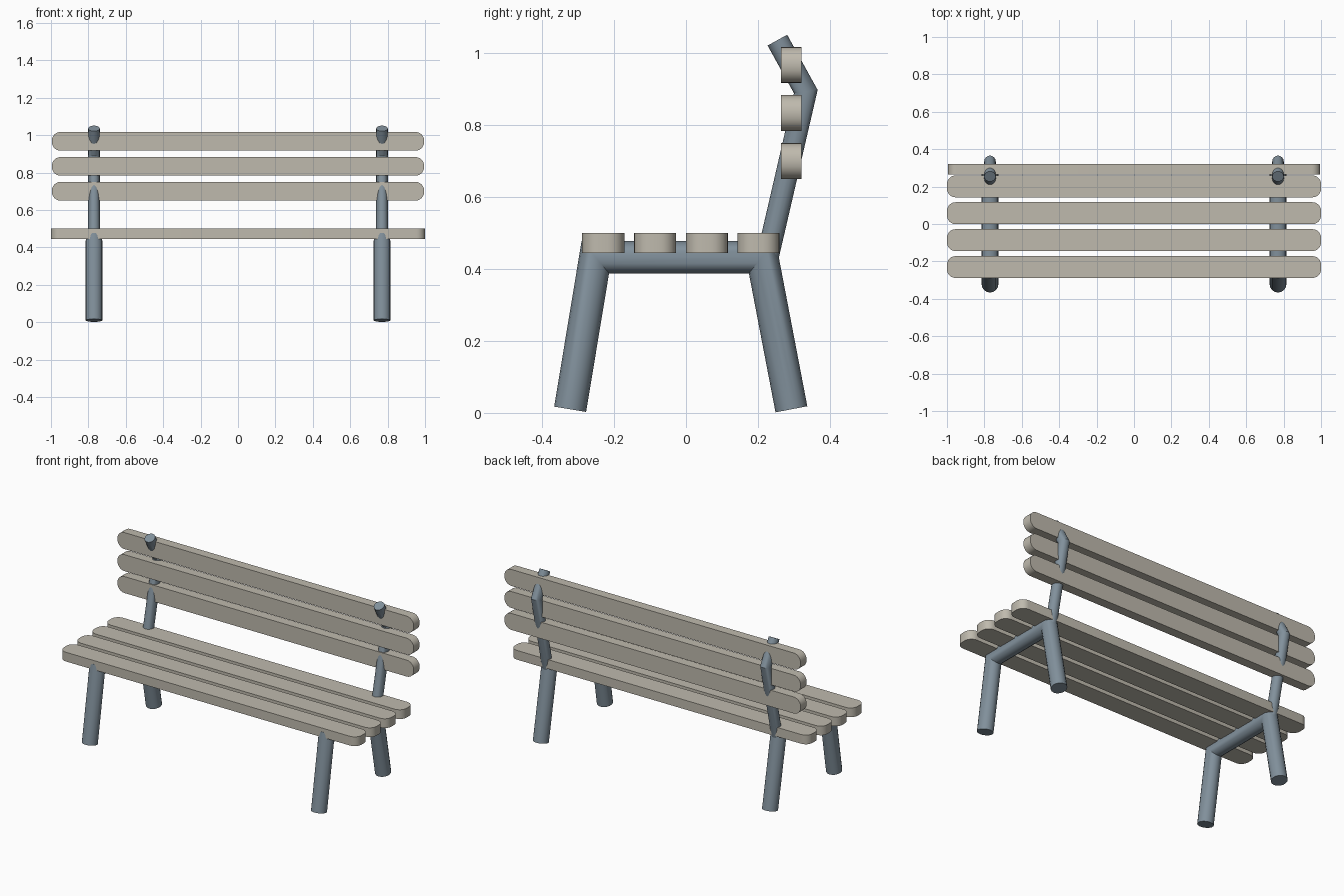
import bpy, bmesh, math
from mathutils import Vector

if "Cube" in bpy.data.objects:
    bpy.data.objects.remove(bpy.data.objects["Cube"])


def material(name, color):
    m = bpy.data.materials.new(name)
    m.diffuse_color = color
    m.use_nodes = True
    m.node_tree.nodes["Principled BSDF"].inputs["Base Color"].default_value = m.diffuse_color
    return m


WOOD = material("pale_wood", (0.52, 0.49, 0.42, 1))
METAL = material("blue_grey_metal", (0.22, 0.28, 0.33, 1))


def finish(name, bm, mat):
    bmesh.ops.recalc_face_normals(bm, faces=bm.faces)
    me = bpy.data.meshes.new(name)
    bm.to_mesh(me)
    bm.free()
    me.materials.append(mat)
    ob = bpy.data.objects.new(name, me)
    bpy.context.collection.objects.link(ob)
    bpy.ops.object.select_all(action='DESELECT')
    ob.select_set(True)
    bpy.context.view_layer.objects.active = ob
    bpy.ops.object.shade_smooth_by_angle(angle=math.radians(32))
    return ob


# Board: rounded rectangle extruded through its thickness
def slat(name, length, width, thick, center, upright=False, r=0.046, steps=6):
    bm = bmesh.new()
    pts = []
    for q, (sx, sy) in enumerate([(1, 1), (-1, 1), (-1, -1), (1, -1)]):
        for i in range(steps + 1):
            a = math.radians(90) * (q + i / steps)
            pts.append((sx * (length / 2 - r) + r * math.cos(a),
                        sy * (width / 2 - r) + r * math.sin(a)))
    c = Vector(center)
    base, push = [], Vector((0, thick, 0)) if upright else Vector((0, 0, thick))
    for u, v in pts:
        p = Vector((u, 0, v)) if upright else Vector((u, v, 0))
        base.append(bm.verts.new(c + p - push / 2))
    face = bm.faces.new(base)
    ext = bmesh.ops.extrude_face_region(bm, geom=[face], use_keep_orig=True)
    bmesh.ops.translate(bm, vec=push,
                        verts=[g for g in ext["geom"] if isinstance(g, bmesh.types.BMVert)])
    return finish(name, bm, WOOD)


# Tube along a path in the YZ plane with mitred corners and flat caps
def tube(name, x, path, radius, sides=16):
    bm = bmesh.new()
    pts = [Vector((x, y, z)) for y, z in path]
    rings = []
    for i, p in enumerate(pts):
        d0 = (p - pts[i - 1]).normalized() if i else None
        d1 = (pts[i + 1] - p).normalized() if i < len(pts) - 1 else None
        t = ((d0 or d1) + (d1 or d0)).normalized()
        stretch = 1 / t.dot(d0 or d1)
        side = Vector((1, 0, 0)).cross(t) * stretch
        ring = []
        for k in range(sides):
            a = 2 * math.pi * k / sides
            ring.append(bm.verts.new(
                p + radius * (Vector((math.cos(a), 0, 0)) + side * math.sin(a))))
        rings.append(ring)
    for a, b in zip(rings, rings[1:]):
        for k in range(sides):
            n = (k + 1) % sides
            bm.faces.new((a[k], a[n], b[n], b[k]))
    bm.faces.new(rings[0])
    bm.faces.new(rings[-1])
    return finish(name, bm, METAL)


# Seat boards
for i, y in enumerate((-0.23, -0.086, 0.058, 0.201)):
    slat(f"seat_slat_{i + 1}", 2.0, 0.117, 0.056, (0, y, 0.472))

# Backrest boards
for i, z in enumerate((0.70, 0.833, 0.967)):
    slat(f"back_slat_{i + 1}", 1.99, 0.10, 0.057, (0, 0.293, z), upright=True)

# Leg frames and bent back posts, one per side
for label, x in (("left", -0.77), ("right", 0.77)):
    tube(f"leg_frame_{label}", x,
         [(-0.322, 0.01), (-0.252, 0.433), (0.212, 0.433), (0.293, 0.01)], 0.045)
    tube(f"back_post_{label}", x,
         [(0.226, 0.43), (0.333, 0.893), (0.254, 1.036)], 0.031)
